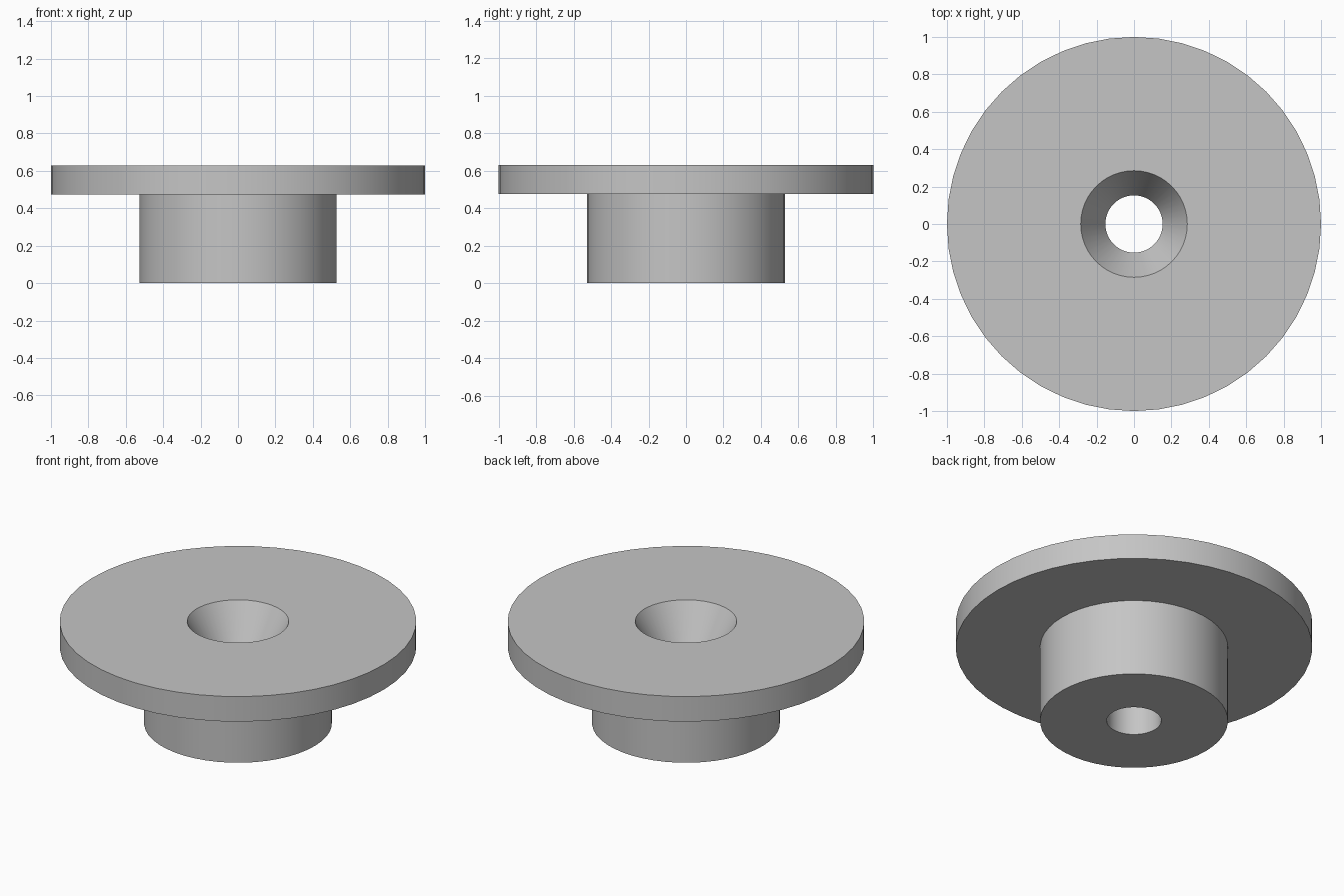
import bpy
import bmesh
import math

SEGMENTS = 48

cube = bpy.data.objects.get("Cube")
if cube:
    bpy.data.objects.remove(cube, do_unlink=True)

# Single plain grey
grey = bpy.data.materials.new("plain_grey")
grey.use_nodes = True
colour = (0.56, 0.56, 0.56, 1.0)
grey.diffuse_color = colour
grey.node_tree.nodes["Principled BSDF"].inputs["Base Color"].default_value = colour


def lathe(name, profile):
    """Revolve a closed (radius, height) profile around the z axis."""
    bm = bmesh.new()
    rings = []
    for radius, height in profile:
        ring = []
        for i in range(SEGMENTS):
            a = math.tau * i / SEGMENTS
            ring.append(bm.verts.new((radius * math.cos(a), radius * math.sin(a), height)))
        rings.append(ring)
    for lower, upper in zip(rings, rings[1:] + rings[:1]):
        for i in range(SEGMENTS):
            j = (i + 1) % SEGMENTS
            bm.faces.new((lower[i], lower[j], upper[j], upper[i]))
    bmesh.ops.recalc_face_normals(bm, faces=bm.faces[:])
    mesh = bpy.data.meshes.new(name)
    bm.to_mesh(mesh)
    bm.free()
    mesh.materials.append(grey)
    obj = bpy.data.objects.new(name, mesh)
    bpy.context.collection.objects.link(obj)
    bpy.ops.object.select_all(action="DESELECT")
    obj.select_set(True)
    bpy.context.view_layer.objects.active = obj
    bpy.ops.object.shade_smooth_by_angle(angle=math.radians(25))
    return obj


# Hub, flange and countersunk bore as one turned part
hub_radius, flange_radius = 0.527, 1.0
bore_radius, sink_radius = 0.153, 0.285
flange_bottom, top = 0.475, 0.63
sink_depth = (sink_radius - bore_radius) / math.tan(math.radians(30))

lathe("flanged_bushing", [
    (bore_radius, 0),
    (hub_radius, 0),
    (hub_radius, flange_bottom),
    (flange_radius, flange_bottom),
    (flange_radius, top),
    (sink_radius, top),
    (bore_radius, top - sink_depth),
])
